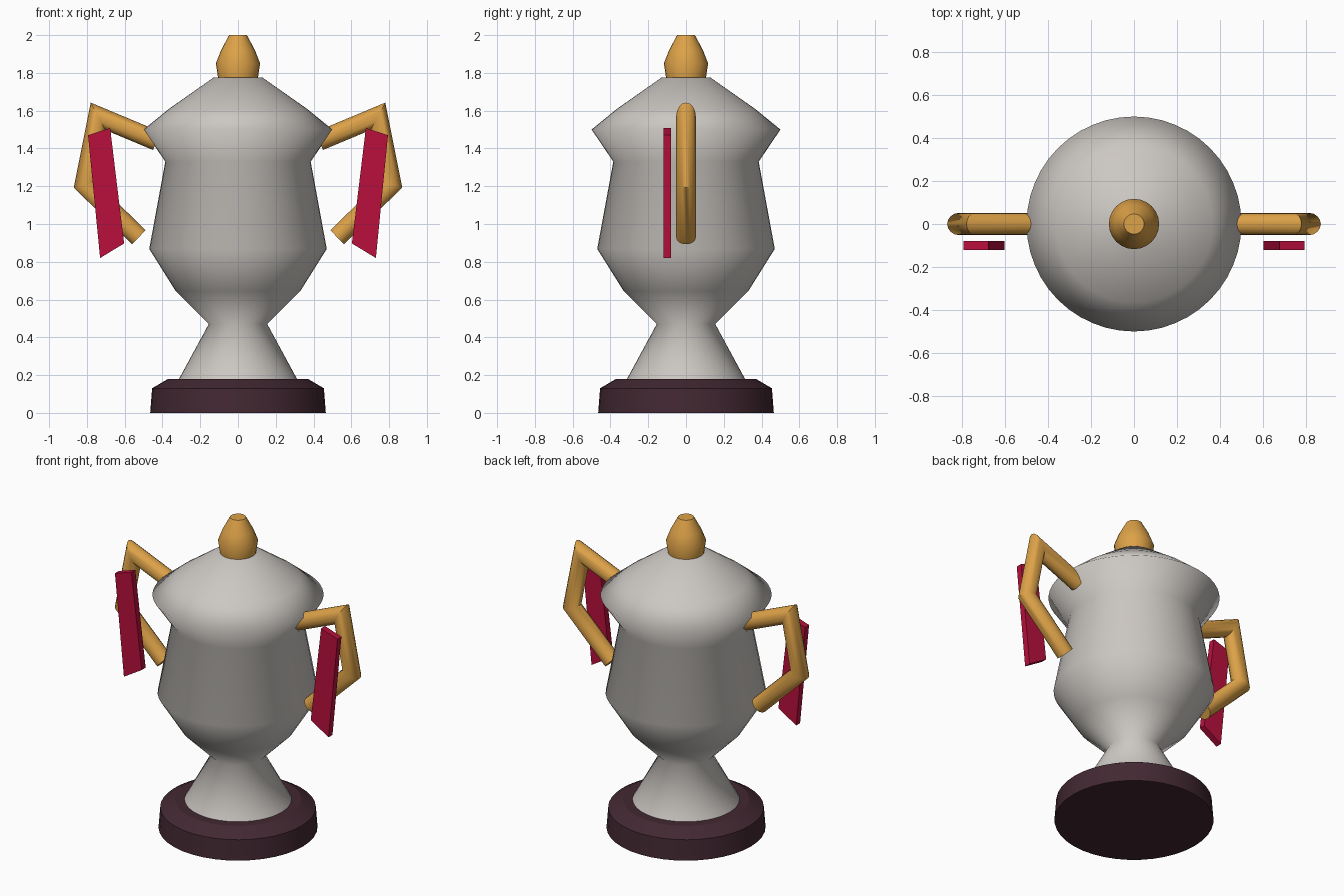
import bpy, bmesh, math
from mathutils import Vector

if "Cube" in bpy.data.objects:
    bpy.data.objects.remove(bpy.data.objects["Cube"])


def material(name, rgb):
    m = bpy.data.materials.new(name)
    m.diffuse_color = (*rgb, 1)
    m.use_nodes = True
    m.node_tree.nodes["Principled BSDF"].inputs["Base Color"].default_value = m.diffuse_color
    return m


silver = material("silver", (0.60, 0.57, 0.54))
gold = material("gold", (0.72, 0.36, 0.065))
crimson = material("crimson", (0.48, 0.005, 0.046))
dark_wood = material("dark wood", (0.055, 0.021, 0.032))


def finish(name, bm, mat, smooth_angle=None):
    bmesh.ops.recalc_face_normals(bm, faces=bm.faces)
    me = bpy.data.meshes.new(name)
    bm.to_mesh(me)
    bm.free()
    me.materials.append(mat)
    ob = bpy.data.objects.new(name, me)
    bpy.context.collection.objects.link(ob)
    if smooth_angle:
        bpy.ops.object.select_all(action='DESELECT')
        ob.select_set(True)
        bpy.context.view_layer.objects.active = ob
        bpy.ops.object.shade_smooth_by_angle(angle=math.radians(smooth_angle))
    return ob


def skin(bm, rings):
    """Bridge successive rings of points and cap both ends."""
    loops = [[bm.verts.new(p) for p in ring] for ring in rings]
    n = len(loops[0])
    for a, b in zip(loops, loops[1:]):
        for i in range(n):
            j = (i + 1) % n
            bm.faces.new((a[i], a[j], b[j], b[i]))
    bm.faces.new(loops[0])
    bm.faces.new(loops[-1])


def lathe(name, profile, mat, sides, angle):
    bm = bmesh.new()
    turn = [2 * math.pi * i / sides for i in range(sides)]
    skin(bm, [[(r * math.cos(t), r * math.sin(t), z) for t in turn]
              for r, z in profile])
    return finish(name, bm, mat, angle)


def tube(name, path, radius, mat, sides=16):
    """Mitred tube along a path in the xz plane."""
    pts = [Vector((x, 0, z)) for x, z in path]
    side = Vector((0, 1, 0))
    rings = []
    for i, p in enumerate(pts):
        d0 = (p - pts[max(i - 1, 0)]).normalized()
        d1 = (pts[min(i + 1, len(pts) - 1)] - p).normalized()
        across = (d0 + d1).normalized().cross(side)
        stretch = 1 / max(across.dot((d1 if i == 0 else d0).cross(side)), 0.3)
        rings.append([p + radius * (math.cos(t) * across * stretch + math.sin(t) * side)
                      for t in (2 * math.pi * k / sides for k in range(sides))])
    bm = bmesh.new()
    skin(bm, rings)
    return finish(name, bm, mat, 50)


# Plinth, cup with lid, and finial
lathe("plinth", [(0.465, 0), (0.455, 0.13), (0.37, 0.18)], dark_wood, 40, 20)
lathe("cup", [(0.315, 0.175), (0.155, 0.47), (0.33, 0.645), (0.47, 0.868),
              (0.385, 1.33), (0.5, 1.5), (0.365, 1.61), (0.13, 1.775)],
      silver, 48, 88)
lathe("finial", [(0.105, 1.77), (0.117, 1.85), (0.09, 1.92), (0.047, 2.0)],
      gold, 24, 60)

# Handles and hanging ribbons on both sides
handle = [(0.43, 1.44), (0.741, 1.57), (0.813, 1.21), (0.525, 0.93)]
ribbon = [(0.677, 1.508), (0.794, 1.47), (0.73, 0.82), (0.603, 0.897)]
for label, s in (("right", 1), ("left", -1)):
    tube(label + "_handle", [(s * x, z) for x, z in handle], 0.052, gold)
    bm = bmesh.new()
    skin(bm, [[(s * x, y, z) for x, z in ribbon] for y in (-0.12, -0.08)])
    finish(label + "_ribbon", bm, crimson)
